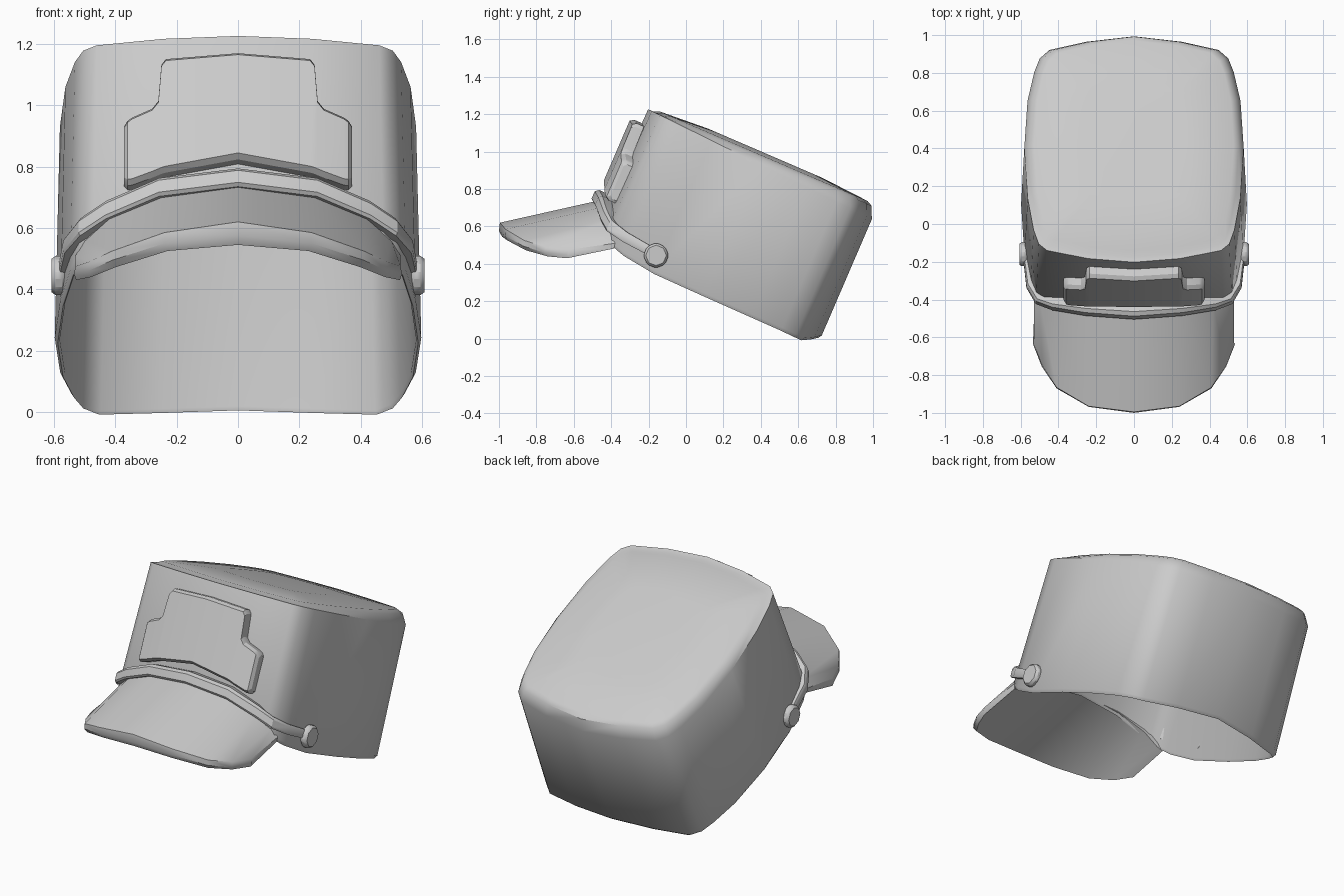
import bpy, bmesh, math
from mathutils import Vector

cube = bpy.data.objects.get("Cube")
if cube:
    bpy.data.objects.remove(cube, do_unlink=True)

GREY = (0.6, 0.6, 0.6, 1)
mat = bpy.data.materials.new("cap grey")
mat.use_nodes = True
mat.diffuse_color = GREY
mat.node_tree.nodes["Principled BSDF"].inputs["Base Color"].default_value = GREY

TILT = math.radians(23.3)
C, S = math.cos(TILT), math.sin(TILT)


def tilted(x, u, w):
    """Point in the cap's own frame (u back, w up) leaned backwards."""
    return Vector((x, C * u + S * w, C * w - S * u))


def finish(obj, angle=35):
    obj.data.materials.append(mat)
    bpy.ops.object.select_all(action="DESELECT")
    bpy.context.view_layer.objects.active = obj
    obj.select_set(True)
    bpy.ops.object.shade_smooth_by_angle(angle=math.radians(angle))


def loft(name, rings, angle=35):
    """Skin closed rings in order and cap both ends."""
    bm = bmesh.new()
    rows = [[bm.verts.new(p) for p in ring] for ring in rings]
    n = len(rows[0])
    for a, b in zip(rows, rows[1:]):
        for i in range(n):
            j = (i + 1) % n
            bm.faces.new((a[i], a[j], b[j], b[i]))
    bm.faces.new(rows[0])
    bm.faces.new(rows[-1])
    bmesh.ops.recalc_face_normals(bm, faces=bm.faces)
    mesh = bpy.data.meshes.new(name)
    bm.to_mesh(mesh)
    bm.free()
    obj = bpy.data.objects.new(name, mesh)
    bpy.context.collection.objects.link(obj)
    finish(obj, angle)
    return obj


def both_sides(sections):
    """Sections run from the centre out to +x; prepend their mirror."""
    flipped = [[Vector((-p.x, p.y, p.z)) for p in s] for s in sections[:0:-1]]
    return flipped + sections


# Half outline of the crown: x, u, height of the lower rim
PLAN = [(0, -.686, .43), (.25, -.664, .40), (.475, -.615, .325), (.52, -.575, .30),
        (.548, -.49, .275), (.58, -.3, .25), (.598, 0, .245), (.58, .28, .242),
        (.543, .45, .24), (.513, .53, .237), (.46, .58, .236),
        (.26, .628, .262), (0, .66, .285)]
OUTLINE = PLAN + [(-x, u, w) for x, u, w in PLAN[-2:0:-1]]


def rim(lift):
    return lambda u, low: low + lift


def level(height):
    return lambda u, low: height


def top_edge(u, low):
    """The crown's upper edge sinks a little towards the back."""
    return 1.012 - .05 * u


def crown_ring(scale, height):
    ring = []
    for x, u, low in OUTLINE:
        w = height(u, low)
        rise = (w - .25) / .8
        lean = .022 * rise if u < 0 else 0
        ring.append(tilted(x * scale * (1 - .03 * rise), u * scale * (1 - lean), w))
    return ring


# Hollow crown: inner ceiling, inner wall, rim, outer wall, low dome on top
loft("crown", [crown_ring(.9, level(1.045)), crown_ring(.968, level(.985)),
               crown_ring(.972, rim(.012)), crown_ring(.983, rim(0)),
               crown_ring(1, rim(.018)), crown_ring(1, top_edge),
               crown_ring(.955, level(1.045)), crown_ring(.91, level(1.06)),
               crown_ring(.5, level(1.078))], 38)


# Visor: attachment top, lip top, lip front, lip bottom, attachment bottom
VISOR = [((0, -.46, .74), (0, -.995, .62), (0, -1, .575), (0, -.983, .545), (0, -.44, .67)),
         ((.25, -.44, .705), (.24, -.965, .585), (.24, -.968, .55), (.23, -.955, .525), (.25, -.42, .635)),
         ((.42, -.42, .635), (.41, -.865, .525), (.41, -.87, .495), (.4, -.855, .472), (.41, -.4, .565)),
         ((.5, -.39, .56), (.485, -.75, .49), (.488, -.755, .46), (.48, -.74, .44), (.49, -.39, .50)),
         ((.53, -.38, .51), (.53, -.63, .475), (.535, -.635, .45), (.528, -.635, .43), (.525, -.385, .482))]
loft("visor", both_sides([[Vector(p) for p in s] for s in VISOR]), 40)


# Chin strap over the visor: x, u, w, thickness, half width
STRAP = [(0, -.68, .512, .08, .034), (.25, -.66, .49, .07, .034),
         (.42, -.625, .432, .05, .033), (.492, -.592, .392, .04, .032),
         (.538, -.51, .37, .033, .028), (.572, -.31, .35, .018, .024)]


def strap_section(i):
    x, u, w, t, h = STRAP[i]
    a, b = STRAP[max(i - 1, 0)], STRAP[min(i + 1, len(STRAP) - 1)]
    out = Vector((b[1] - a[1], a[0] - b[0])).normalized()
    if i == 0:
        out = Vector((0, -1))
    shape = [(-.01, -1), (.85 * t, -1), (t, -.7), (t, .55), (.75 * t, 1), (-.01, 1)]
    return [tilted(x + out.x * d, u + out.y * d, w + h * k) for d, k in shape]


loft("strap", both_sides([strap_section(i) for i in range(len(STRAP))]), 30)


# Raised front badge plate with a stepped top: x, lower edge, upper edge, depth
BADGE = [(0, .588, .965, .052), (.235, .55, .953, .052), (.25, .546, .933, .052),
         (.26, .542, .805, .052), (.28, .535, .78, .052), (.345, .515, .755, .052),
         (.36, .515, .745, .05), (.372, .53, .73, .034)]


def front_u(x):
    for (x0, u0, _), (x1, u1, _) in zip(PLAN, PLAN[1:]):
        if x <= x1:
            return u0 + (u1 - u0) * (x - x0) / (x1 - x0)


def badge_section(x, low, high, t):
    u, c = front_u(x), .014
    shape = [(-.01, low), (.6 * t, low), (t, low + c),
             (t, high - c), (.6 * t, high), (-.01, high)]
    return [tilted(x, u - d, w) for d, w in shape]


loft("badge_plate", both_sides([badge_section(*b) for b in BADGE]), 25)


# Octagonal strap buttons
for side, label in ((1, "left"), (-1, "right")):
    bpy.ops.mesh.primitive_cylinder_add(
        vertices=8, radius=.068, depth=.045, location=(side * .585, -.16, .445),
        rotation=(0, math.radians(90), 0))
    button = bpy.context.object
    button.name = label + "_strap_button"
    bevel = button.modifiers.new("soft edge", "BEVEL")
    bevel.width = .012
    bevel.segments = 1
    finish(button, 30)
